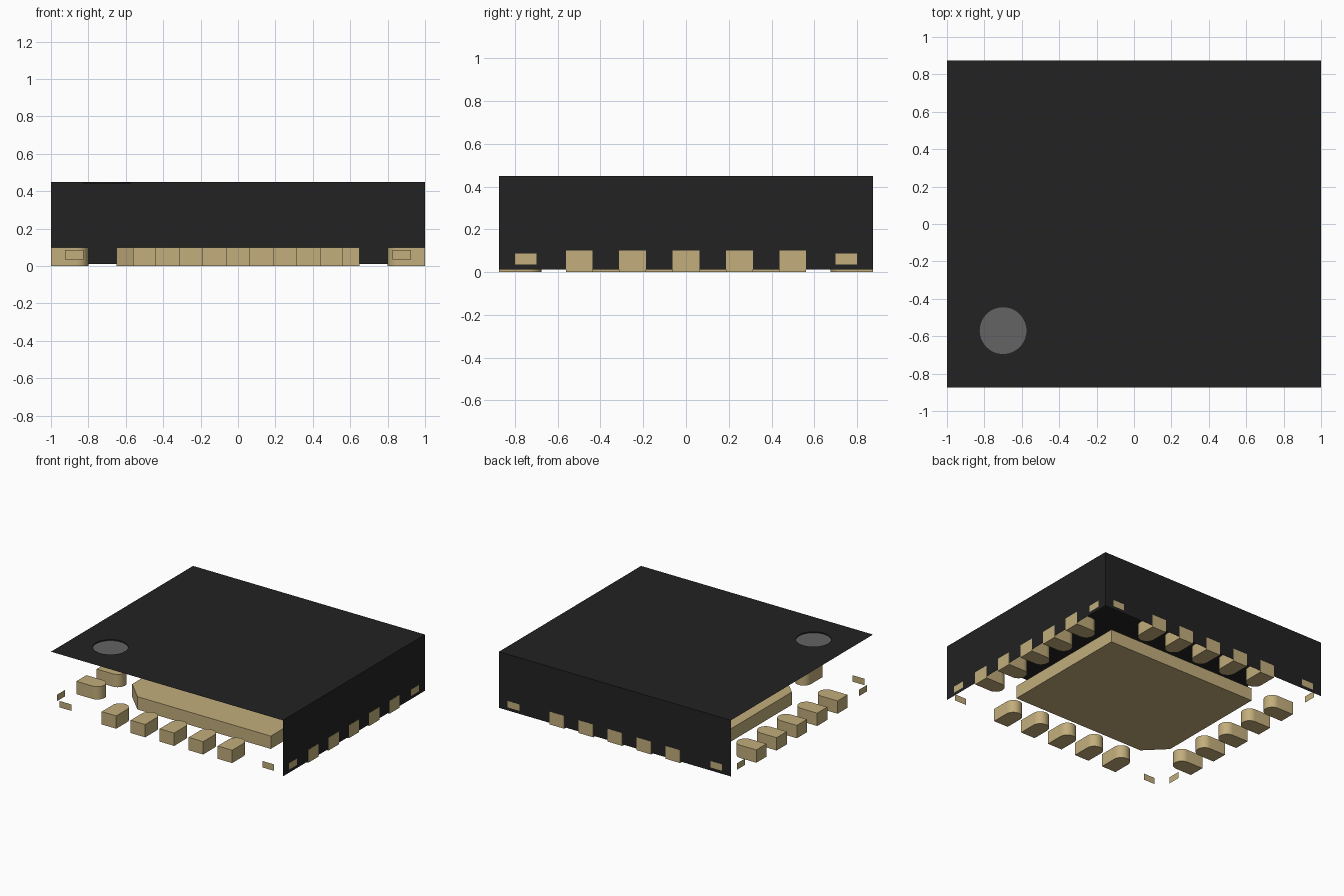
import bpy, bmesh, math
from mathutils import Matrix, Vector

cube = bpy.data.objects.get("Cube")
if cube:
    bpy.data.objects.remove(cube, do_unlink=True)

HX, HY = 1.0, 0.875          # half sizes of the package
TOP, BOTTOM = 0.45, 0.012    # body shell heights
PAD_H = 0.1
GAP = 0.001                  # keeps contacts just proud of the walls


def material(name, rgb, rough=0.6):
    m = bpy.data.materials.new(name)
    m.use_nodes = True
    m.diffuse_color = (*rgb, 1)
    bsdf = m.node_tree.nodes["Principled BSDF"]
    bsdf.inputs["Base Color"].default_value = (*rgb, 1)
    bsdf.inputs["Roughness"].default_value = rough
    return m


BLACK = material("black_plastic", (0.016, 0.016, 0.016))
GOLD = material("gold_contact", (0.54, 0.42, 0.2))
GREY = material("grey_marker", (0.125, 0.125, 0.125))


def finish(name, bm, mat, smooth=False):
    mesh = bpy.data.meshes.new(name)
    bm.to_mesh(mesh)
    bm.free()
    mesh.materials.append(mat)
    ob = bpy.data.objects.new(name, mesh)
    bpy.context.collection.objects.link(ob)
    if smooth:
        bpy.ops.object.select_all(action='DESELECT')
        ob.select_set(True)
        bpy.context.view_layer.objects.active = ob
        bpy.ops.object.shade_smooth_by_angle(angle=math.radians(30))
    return ob


def quad(bm, *pts):
    return bm.faces.new([bm.verts.new(p) for p in pts])


def prism(name, outline, height, matrix=Matrix(), smooth=False):
    """Closed prism standing on z = 0."""
    bm = bmesh.new()
    base = bm.faces.new([bm.verts.new((x, y, 0)) for x, y in outline])
    grown = bmesh.ops.extrude_face_region(bm, geom=[base], use_keep_orig=True)
    new = [v for v in grown["geom"] if isinstance(v, bmesh.types.BMVert)]
    bmesh.ops.translate(bm, vec=(0, 0, height), verts=new)
    bmesh.ops.recalc_face_normals(bm, faces=bm.faces)
    bm.transform(matrix)
    return finish(name, bm, GOLD, smooth)


# Body shell: left wall and back wall, open elsewhere
wx, wy = HX - GAP, HY - GAP
bm = bmesh.new()
quad(bm, (wx, -HY, BOTTOM), (wx, wy, BOTTOM), (wx, wy, TOP), (wx, -HY, TOP))
quad(bm, (wx, wy, BOTTOM), (-HX, wy, BOTTOM), (-HX, wy, TOP), (wx, wy, TOP))
finish("body_walls", bm, BLACK)

# Lid with a round recess near the front right corner
MARK, MARK_R, DEPTH, SEG = Vector((-0.7, -0.57, TOP)), 0.125, 0.008, 48


def loop(bm, pts):
    verts = [bm.verts.new(p) for p in pts]
    return [bm.edges.new((v, verts[i - 1])) for i, v in enumerate(verts)]


def circle(z):
    return [MARK + Vector((MARK_R * math.cos(a), MARK_R * math.sin(a), z))
            for a in (math.tau * i / SEG for i in range(SEG))]


bm = bmesh.new()
outer = loop(bm, [(-HX, -HY, TOP), (HX, -HY, TOP), (HX, HY, TOP), (-HX, HY, TOP)])
rim = loop(bm, circle(0))
bmesh.ops.triangle_fill(bm, use_beauty=True, edges=outer + rim, normal=(0, 0, 1))
low = loop(bm, circle(-DEPTH))
bmesh.ops.bridge_loops(bm, edges=rim + low)
finish("body_lid", bm, BLACK)

bm = bmesh.new()
bm.faces.new([bm.verts.new(p) for p in circle(-DEPTH)])
finish("corner_marker", bm, GREY)

# Central heat pad with one cut corner
px, py, cut = 0.65, 0.525, 0.15
prism("heat_pad", [(px, -py), (px, py), (-px, py), (-px, cut - py), (cut - px, -py)], PAD_H)

# Contact pads: flat outer end at local x = 0, round inner end toward -x
LENGTH, R = 0.2, 0.0625
pad = [(0, -R), (0, R)] + [
    (R - LENGTH + R * math.cos(a), R * math.sin(a))
    for a in (math.pi * (0.5 + i / 16) for i in range(17))]

SIDES = [("left", 0, HX, HY), ("back", 1, HY, HX),
         ("right", 2, HX, HY), ("front", 3, HY, HX)]
for side, turn, reach, half in SIDES:
    spin = Matrix.Rotation(turn * math.pi / 2, 4, 'Z')
    for i in range(5):
        place = spin @ Matrix.Translation((reach, (i - 2) * 0.25, 0))
        prism(f"{side}_contact_{i + 1}", pad, PAD_H, place, True)
    # Exposed tie bar ends beside each corner
    bm = bmesh.new()
    for s in (-1, 1):
        c = s * (half - 0.125)
        quad(bm, (reach, c - 0.05, 0.036), (reach, c + 0.05, 0.036),
             (reach, c + 0.05, 0.086), (reach, c - 0.05, 0.086))
    bm.transform(spin)
    finish(f"{side}_tie_bar_ends", bm, GOLD)
